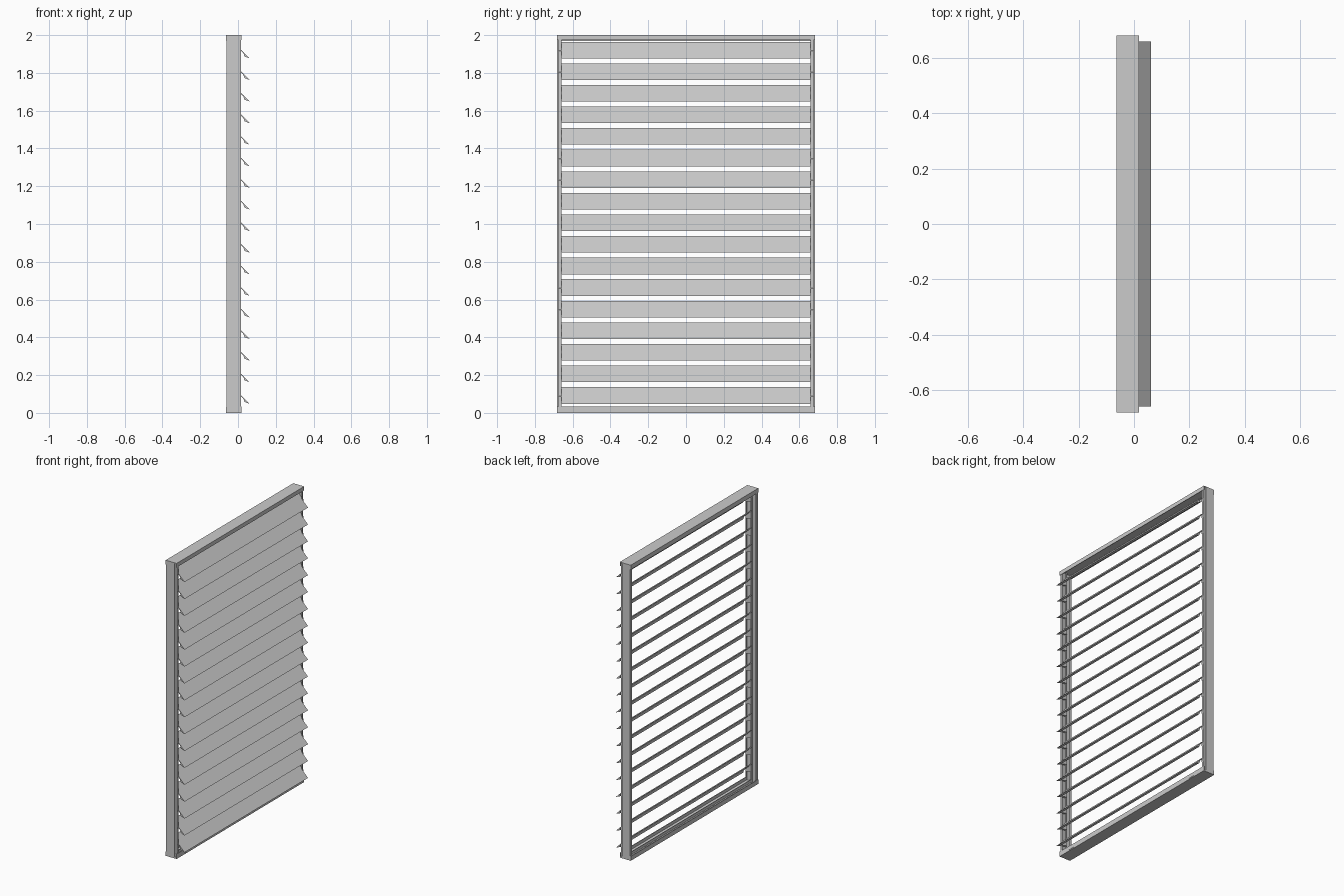
import bpy, bmesh

if "Cube" in bpy.data.objects:
    bpy.data.objects.remove(bpy.data.objects["Cube"])

HALF_Y = 0.682          # half width of the frame
PITCH = 0.1143          # blade spacing
BLADES = 17


def extrude(name, profile, axis, start, end):
    """Sweep a closed profile: axis 'Y' takes (x, z) points, axis 'Z' takes (x, y) points."""
    bm = bmesh.new()

    def point(a, b, t):
        return (a, t, b) if axis == 'Y' else (a, b, t)

    face = bm.faces.new([bm.verts.new(point(a, b, start)) for a, b in profile])
    moved = bmesh.ops.extrude_face_region(bm, geom=[face])['geom']
    shift = (0, end - start, 0) if axis == 'Y' else (0, 0, end - start)
    bmesh.ops.translate(bm, vec=shift,
                        verts=[g for g in moved if isinstance(g, bmesh.types.BMVert)])
    bmesh.ops.recalc_face_normals(bm, faces=bm.faces)
    mesh = bpy.data.meshes.new(name)
    bm.to_mesh(mesh)
    bm.free()
    obj = bpy.data.objects.new(name, mesh)
    bpy.context.collection.objects.link(obj)
    return obj


def repeat_up(obj):
    """One copy per blade."""
    mod = obj.modifiers.new("repeat", 'ARRAY')
    mod.count = BLADES
    mod.use_relative_offset = False
    mod.use_constant_offset = True
    mod.constant_offset_displace = (0, 0, PITCH)


# Top rail: channel open downwards, with a low front lip
extrude("top_rail", [(-0.064, 2.0), (0.018, 2.0), (0.018, 1.973), (0.014, 1.973),
                     (0.014, 1.995), (-0.059, 1.995), (-0.059, 1.970), (-0.064, 1.970)],
        'Y', -HALF_Y, HALF_Y)

# Bottom rail: shallow trough with a central rib
extrude("bottom_rail", [(-0.064, 0.0), (0.018, 0.0), (0.018, 0.033), (0.013, 0.033),
                        (0.013, 0.012), (-0.018, 0.006), (-0.018, 0.024), (-0.022, 0.024),
                        (-0.022, 0.005), (-0.059, 0.005), (-0.059, 0.030), (-0.064, 0.030)],
        'Y', -HALF_Y, HALF_Y)

# Side posts: thin plate, stepped in at the front, lips facing inwards
post = [(-0.060, 0.682), (0.002, 0.682), (0.002, 0.676), (0.016, 0.674), (0.016, 0.660),
        (0.012, 0.660), (0.012, 0.670), (-0.020, 0.674), (-0.020, 0.662), (-0.024, 0.662),
        (-0.024, 0.676), (-0.056, 0.676), (-0.056, 0.662), (-0.060, 0.662)]

# Blade section: sloping plate with a solid drip edge at the lower front
blade = [(-0.026, 0.088), (0.062, 0.0), (0.034, 0.010), (0.029, 0.027),
         (-0.025, 0.080), (-0.031, 0.084)]
BASE = 0.048

for side, sign in (("left", -1), ("right", 1)):
    extrude(side + "_post", [(x, y * sign) for x, y in post], 'Z', 0.004, 1.996)
    # Clips that hold the blade ends to the post
    clip = [(-0.020, BASE + 0.030), (0.017, BASE + 0.022), (0.017, BASE + 0.040),
            (-0.020, BASE + 0.076)]
    repeat_up(extrude(side + "_blade_clips", clip, 'Y', 0.659 * sign, 0.674 * sign))
    # Drain covers on the front of the bottom rail
    drain = [(0.0195, 0.006), (0.0195, 0.014), (0.016, 0.016), (0.016, 0.004)]
    extrude(side + "_drain_cover", drain, 'Y', 0.545 * sign, 0.590 * sign)

# Louvre blades
repeat_up(extrude("louvre_blades", [(x, z + BASE) for x, z in blade], 'Y', -0.660, 0.660))
